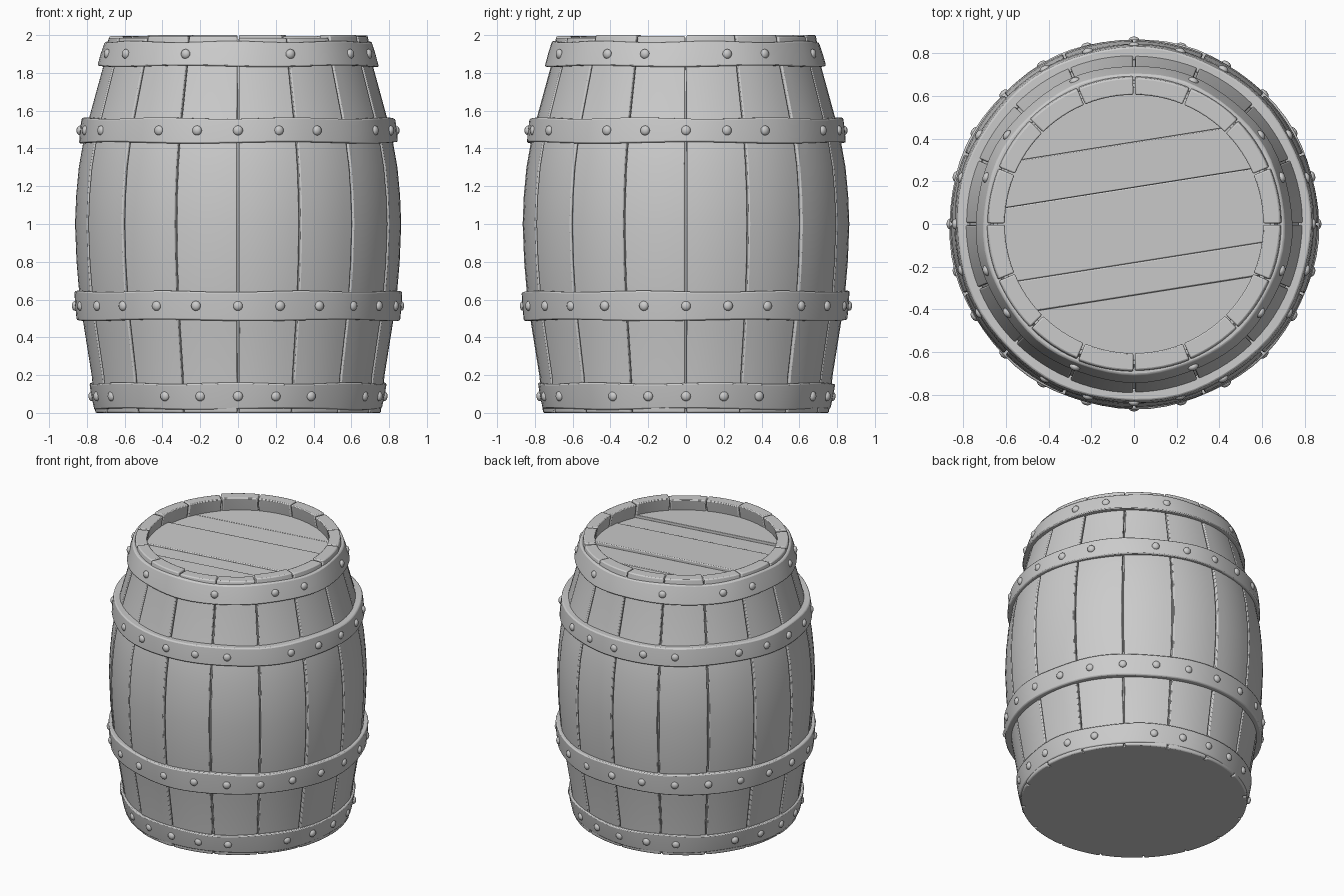
import bpy, bmesh, math, random
from mathutils import Matrix, Vector

random.seed(4)
cube = bpy.data.objects.get("Cube")
if cube:
    bpy.data.objects.remove(cube, do_unlink=True)

grey = bpy.data.materials.new("plain_grey")
GREY = (0.6, 0.6, 0.6, 1)
grey.use_nodes = True
grey.diffuse_color = GREY
grey.node_tree.nodes["Principled BSDF"].inputs["Base Color"].default_value = GREY

# Outer barrel outline as (radius, height)
OUTLINE = [(.755, 0), (.775, .2), (.815, .45), (.838, .6), (.855, .8), (.863, 1),
           (.857, 1.15), (.843, 1.3), (.82, 1.43), (.786, 1.57), (.715, 1.83), (.685, 2)]
STAVES = 16


def radius_at(z):
    for (r0, z0), (r1, z1) in zip(OUTLINE, OUTLINE[1:]):
        if z <= z1:
            return r0 + (r1 - r0) * (z - z0) / (z1 - z0)
    return OUTLINE[-1][0]


def polar(r, angle, z):
    return Vector((r * math.cos(angle), r * math.sin(angle), z))


def finish(name, bm, bevel=0.0, angle=35):
    bmesh.ops.recalc_face_normals(bm, faces=bm.faces)
    mesh = bpy.data.meshes.new(name)
    bm.to_mesh(mesh)
    bm.free()
    mesh.materials.append(grey)
    obj = bpy.data.objects.new(name, mesh)
    bpy.context.collection.objects.link(obj)
    if bevel:
        mod = obj.modifiers.new("worn_edges", "BEVEL")
        mod.width, mod.segments = bevel, 2
        mod.limit_method, mod.angle_limit = "ANGLE", math.radians(40)
    bpy.ops.object.select_all(action="DESELECT")
    obj.select_set(True)
    bpy.context.view_layer.objects.active = obj
    bpy.ops.object.shade_smooth_by_angle(angle=math.radians(angle))
    return obj


def sweep(bm, rings, closed):
    """Skin closed cross-sections; cap the ends unless the sweep is closed."""
    loops = [[bm.verts.new(p) for p in ring] for ring in rings]
    pairs = list(zip(loops, loops[1:])) + ([(loops[-1], loops[0])] if closed else [])
    n = len(loops[0])
    for a, b in pairs:
        for i in range(n):
            bm.faces.new((a[i], a[(i + 1) % n], b[(i + 1) % n], b[i]))
    if not closed:
        bm.faces.new(loops[0])
        bm.faces.new(loops[-1])


# Curved staves, each with a slightly different top and gap
def build_stave(i):
    step = math.tau / STAVES
    gap = .004 + random.uniform(0, .004)
    start, end = i * step + gap, (i + 1) * step - gap
    top = 2 - random.choice((0, 0, .006, .014))
    swell = random.uniform(-.003, .003)
    rings = []
    for r, z in OUTLINE:
        z = min(z, top)
        arc = [start + (end - start) * k / 6 for k in range(7)]
        outer = [polar(r + swell, a, z) for a in arc]
        inner = [polar(r - .08, a, z) for a in reversed(arc)]
        rings.append(outer + inner)
    bm = bmesh.new()
    sweep(bm, rings, False)
    finish(f"stave_{i + 1}", bm, .007)


for i in range(STAVES):
    build_stave(i)

# Solid core behind the seams, closing the bottom
bm = bmesh.new()
core = [(r - .025, z) for r, z in OUTLINE if z < 1.8] + [(.66, 1.87)]
sweep(bm, [[polar(r, math.tau * k / 64, z) for k in range(64)] for r, z in core], False)
finish("barrel_core", bm)


# Lid planks: slices of a disc at slightly different heights
def build_plank(i, low, high, top, slope):
    bm = bmesh.new()
    bmesh.ops.create_circle(bm, cap_ends=True, segments=64, radius=.64)
    across = Vector((-math.sin(slope), math.cos(slope), 0))
    for offset, direction in ((low, -1), (high, 1)):
        geom = bm.verts[:] + bm.edges[:] + bm.faces[:]
        bmesh.ops.bisect_plane(bm, geom=geom, plane_co=across * offset,
                               plane_no=across * direction, clear_outer=True)
    for v in bm.verts:
        v.co.z = 1.86
    raised = bmesh.ops.extrude_face_region(bm, geom=bm.faces[:])["geom"]
    for v in raised:
        if isinstance(v, bmesh.types.BMVert):
            v.co.z = top + .03 * (v.co.dot(across) - low)
    finish(f"lid_plank_{i + 1}", bm, .006)


CUTS = [-.7, -.33, -.18, .17, .38, .7]
for i, top in enumerate((1.9, 1.893, 1.902, 1.892, 1.898)):
    build_plank(i, CUTS[i], CUTS[i + 1], top, math.radians(9))


# Hoops with uneven edges, and their domed rivets
def build_hoop(name, z0, z1, r0, r1, rivets):
    bm = bmesh.new()
    rings = []
    for k in range(72):
        a = math.tau * k / 72
        low = z0 + .004 * math.sin(5 * a + z1 * 9)
        high = z1 + .004 * math.sin(7 * a + z0 * 7)
        dent = .003 * math.sin(9 * a + z0 * 5) - .002
        mid, rm = (low + high) / 2, (r0 + r1) / 2 + .002
        rings.append([polar(r0 + dent, a, low), polar(rm + dent, a, mid),
                      polar(r1 + dent, a, high),
                      polar(radius_at(high) - .02, a, high),
                      polar(radius_at(low) - .02, a, low)])
    sweep(bm, rings, True)
    finish(name, bm, .008)

    bm = bmesh.new()
    r, z = (r0 + r1) / 2 - .002, (z0 + z1) / 2
    for degrees in rivets:
        a = math.radians(degrees)
        place = (Matrix.Translation(polar(r, a, z)) @ Matrix.Rotation(a, 4, "Z")
                 @ Matrix.Diagonal((.018, .026, .026, 1)))
        bmesh.ops.create_uvsphere(bm, u_segments=12, v_segments=8, radius=1, matrix=place)
    finish(name + "_rivets", bm, angle=60)


every = range(0, 360, 15)
no_diagonal = [a for a in every if a % 90 != 45]
sparse = [q + s * a for q in (0, 180) for s in (1, -1) for a in (17.5, 35, 67.5)]
build_hoop("top_hoop", 1.835, 1.965, .747, .708, sparse)
build_hoop("upper_hoop", 1.43, 1.56, .846, .832, no_diagonal)
build_hoop("lower_hoop", .49, .643, .858, .87, every)
build_hoop("bottom_hoop", .02, .157, .763, .789, no_diagonal)
